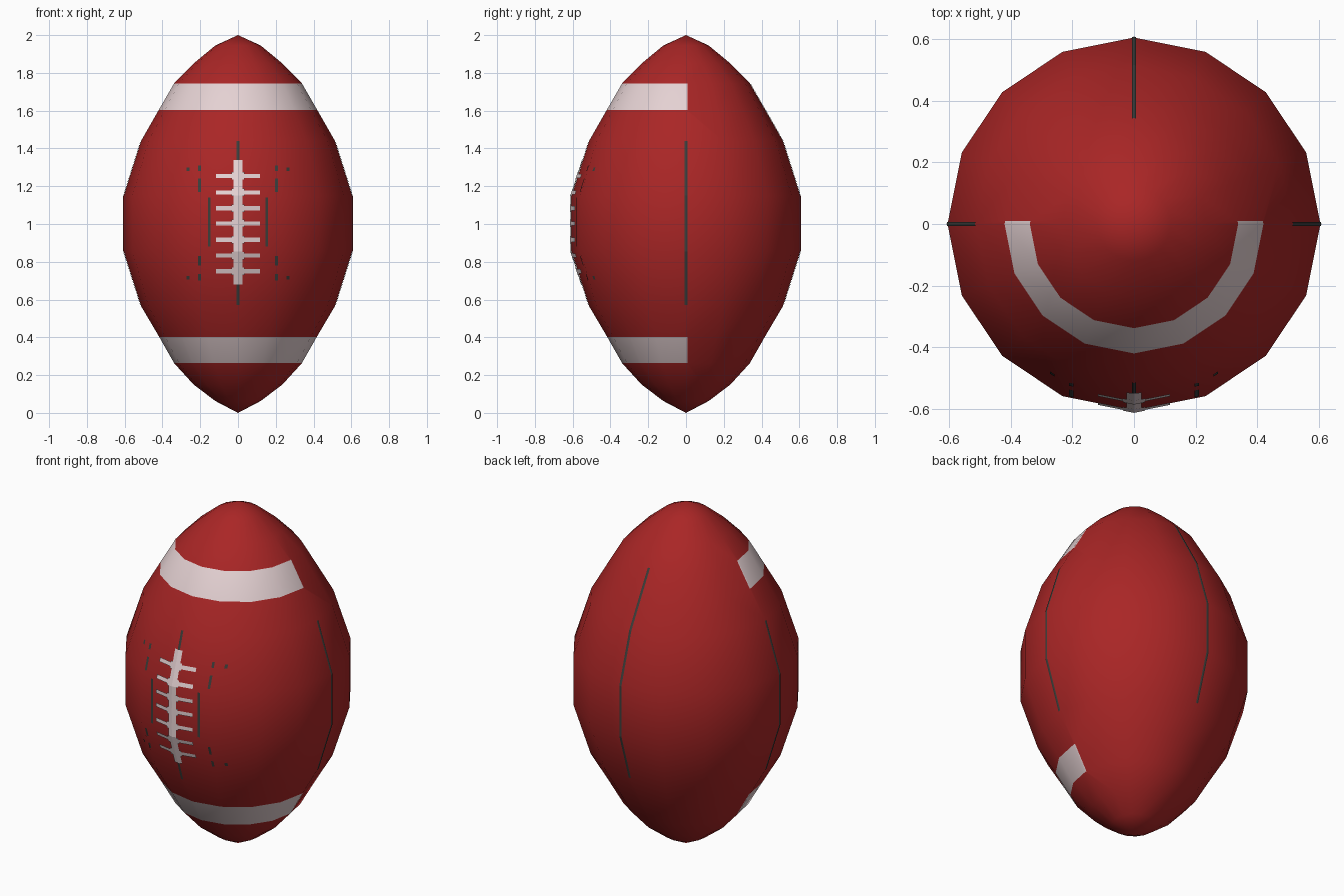
import bpy, bmesh, math

if "Cube" in bpy.data.objects:
    bpy.data.objects.remove(bpy.data.objects["Cube"])

SIDES = 16
# ball outline: (radius, height); stripe borders are rows of their own
PROFILE = [(0, 0.0), (0.12, 0.063), (0.235, 0.15), (0.338, 0.263), (0.417, 0.402),
           (0.513, 0.565), (0.605, 0.855), (0.605, 1.15), (0.513, 1.44),
           (0.42, 1.603), (0.338, 1.745), (0.235, 1.85), (0.12, 1.945), (0, 2.0)]
STRIPES = [(0.263, 0.402), (1.603, 1.745)]


def material(name, rgb):
    m = bpy.data.materials.new(name)
    m.diffuse_color = (*rgb, 1)
    m.use_nodes = True
    m.node_tree.nodes["Principled BSDF"].inputs["Base Color"].default_value = m.diffuse_color
    return m


red = material("red leather", (0.40, 0.019, 0.019))
white = material("off white", (0.78, 0.64, 0.65))
dark = material("dark seam", (0.045, 0.047, 0.042))


def finish(bm, name, mats):
    mesh = bpy.data.meshes.new(name)
    bm.to_mesh(mesh)
    bm.free()
    for m in mats:
        mesh.materials.append(m)
    obj = bpy.data.objects.new(name, mesh)
    bpy.context.collection.objects.link(obj)
    return obj


# --- ball body, lathed, with half-ring stripes on the front ---
bm = bmesh.new()
rows = []
for r, z in PROFILE:
    if r == 0:
        rows.append([bm.verts.new((0, 0, z))] * SIDES)
    else:
        rows.append([bm.verts.new((r * math.cos(i * math.tau / SIDES),
                                   r * math.sin(i * math.tau / SIDES), z))
                     for i in range(SIDES)])
for a, b in zip(rows, rows[1:]):
    for i in range(SIDES):
        j = (i + 1) % SIDES
        corners = list(dict.fromkeys((a[i], a[j], b[j], b[i])))
        bm.faces.new(corners).smooth = True


def in_stripe(f):
    z = f.calc_center_median().z
    return any(lo < z < hi for lo, hi in STRIPES)


band = [f for f in bm.faces if in_stripe(f)]
geom = band + list({e for f in band for e in f.edges}) + list({v for f in band for v in f.verts})
bmesh.ops.bisect_plane(bm, geom=geom, plane_co=(0, 0.009, 0), plane_no=(0, 1, 0))
for f in bm.faces:
    f.smooth = True
    if in_stripe(f) and f.calc_center_median().y < 0.009:
        f.material_index = 1
finish(bm, "ball_body", [red, white])


# --- thin plates that follow the front surface ---
def radius(z):
    for (r0, z0), (r1, z1) in zip(PROFILE, PROFILE[1:]):
        if z0 <= z <= z1:
            return r0 + (r1 - r0) * (z - z0) / (z1 - z0)


def surface_y(x, z):
    r, x = radius(z), abs(x)
    step = math.tau / SIDES
    x1 = r * math.sin(step)
    if x <= x1:
        return -r + x * math.tan(step / 2)
    return -r * math.cos(step) + (x - x1) * math.tan(step * 1.5)


def patch(bm, x0, x1, z0, z1, lift):
    xs = [x0] + ([0] if x0 < 0 < x1 else []) + [x1]
    zs = [z0] + [z for _, z in PROFILE if z0 < z < z1] + [z1]
    grid = [[bm.verts.new((x, surface_y(x, z) - lift, z)) for x in xs] for z in zs]
    for a, b in zip(grid, grid[1:]):
        for i in range(len(xs) - 1):
            bm.faces.new((a[i], a[i + 1], b[i + 1], b[i]))


# --- laces: spine, crossbars and small knots ---
bm = bmesh.new()
patch(bm, -0.024, 0.024, 0.68, 1.34, 0.006)
for z in (0.75, 0.833, 0.917, 1.003, 1.083, 1.167, 1.255):
    patch(bm, -0.117, 0.117, z - 0.011, z + 0.011, 0.007)
    patch(bm, -0.035, 0.035, z - 0.02, z + 0.02, 0.008)
finish(bm, "laces", [white])

# --- four long seams ---
for name, turn, lo, hi in (("front_seam", 0, 0.57, 1.44), ("right_seam", 1, 0.57, 1.44),
                           ("back_seam", 2, 0.58, 1.74), ("left_seam", 3, 0.57, 1.44)):
    bm = bmesh.new()
    patch(bm, -0.007, 0.007, lo, hi, 0.003)
    finish(bm, name, [dark]).rotation_euler.z = turn * math.pi / 2

# --- stitching marks around the laces ---
bm = bmesh.new()
for x, z0, z1 in ((0.152, 0.88, 1.14), (0.204, 1.17, 1.24), (0.204, 1.28, 1.31),
                  (0.265, 1.28, 1.30), (0.204, 0.78, 0.83), (0.204, 0.70, 0.735),
                  (0.265, 0.705, 0.725)):
    for s in (-1, 1):
        patch(bm, s * x - 0.007, s * x + 0.007, z0, z1, 0.003)
finish(bm, "stitch_marks", [dark])
